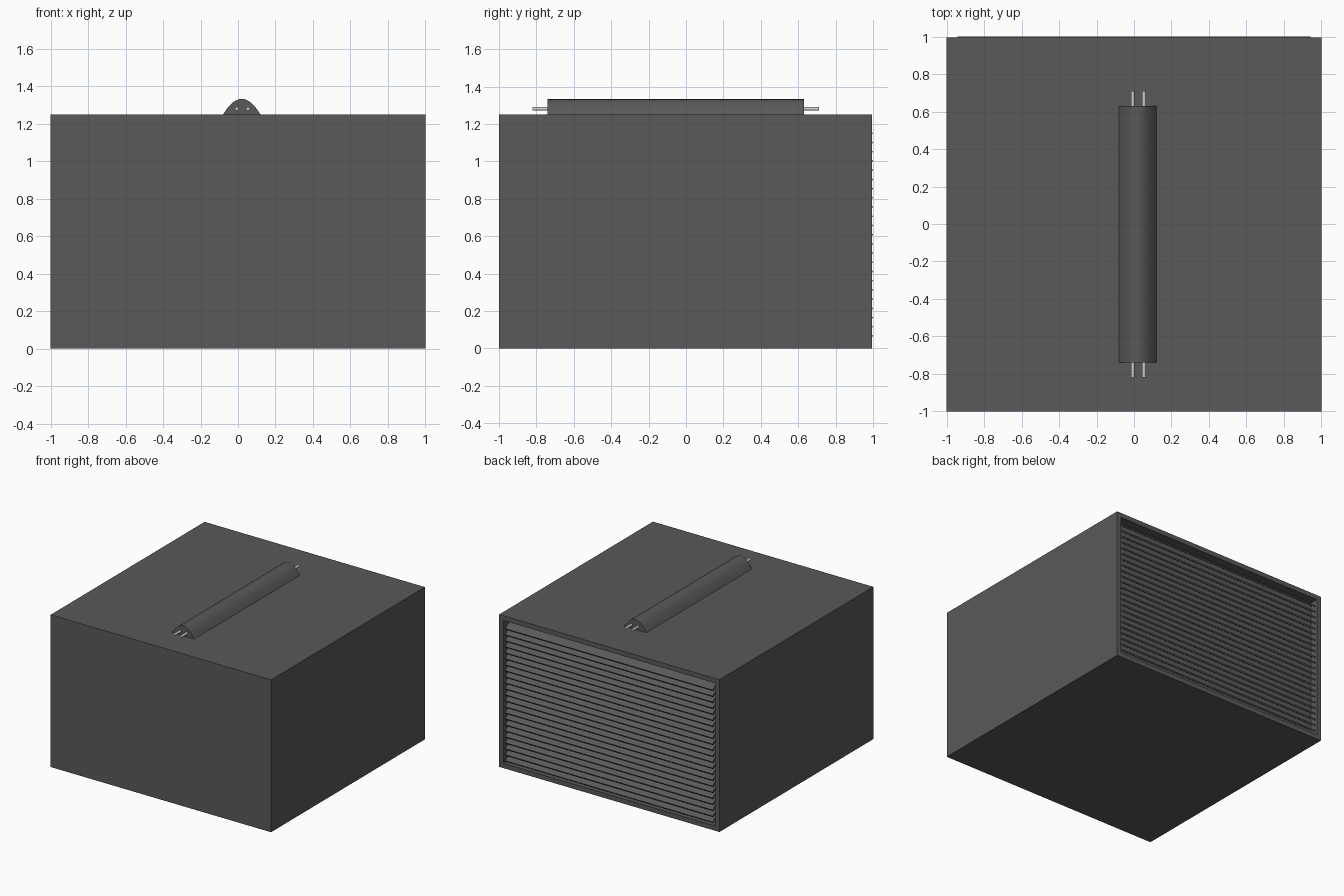
import bpy, bmesh, math
from mathutils import Matrix

if "Cube" in bpy.data.objects:
    bpy.data.objects.remove(bpy.data.objects["Cube"])


def material(name, v):
    m = bpy.data.materials.new(name)
    m.diffuse_color = (v, v, v, 1)
    m.use_nodes = True
    m.node_tree.nodes["Principled BSDF"].inputs["Base Color"].default_value = m.diffuse_color
    return m


DARK = material("dark_grey", 0.1)
METAL = material("light_metal", 0.6)


def finish(name, bm, mat, smooth=False):
    bmesh.ops.recalc_face_normals(bm, faces=bm.faces)
    me = bpy.data.meshes.new(name)
    bm.to_mesh(me)
    bm.free()
    me.materials.append(mat)
    ob = bpy.data.objects.new(name, me)
    bpy.context.collection.objects.link(ob)
    if smooth:
        bpy.ops.object.select_all(action='DESELECT')
        ob.select_set(True)
        bpy.context.view_layer.objects.active = ob
        bpy.ops.object.shade_smooth_by_angle(angle=math.radians(35))
    return ob


# Housing: box with a recessed back opening
H, BACK, DEPTH = 1.25, 0.995, 0.07
bm = bmesh.new()
bmesh.ops.create_cube(bm, size=1, matrix=Matrix.Translation((0, (BACK - 1) / 2, H / 2))
                      @ Matrix.Diagonal((2, BACK + 1, H, 1)))
bm.normal_update()
back = max(bm.faces, key=lambda f: f.calc_center_median().y)
bmesh.ops.inset_region(bm, faces=[back], thickness=0.055)
ext = bmesh.ops.extrude_face_region(bm, geom=[back])
bmesh.ops.delete(bm, geom=[back], context='FACES_ONLY') if back.is_valid else None
bmesh.ops.translate(bm, vec=(0, -DEPTH, 0),
                    verts=[v for v in ext["geom"] if isinstance(v, bmesh.types.BMVert)])
finish("housing", bm, DARK)

# Louvre slats sloping down and outward across the opening
COUNT = 23
Z0, Z1 = 0.083, 1.167
bm = bmesh.new()
for i in range(COUNT):
    z = Z0 + (Z1 - Z0) * i / (COUNT - 1)
    bmesh.ops.create_cube(bm, size=1, matrix=Matrix.Translation((0, 0.968, z))
                          @ Matrix.Rotation(math.radians(-35), 4, 'X')
                          @ Matrix.Diagonal((1.885, 0.07, 0.012, 1)))
finish("louvre_slats", bm, DARK)

# Domed cover on the roof: half profile mirrored about x = 0.02
half = [(0.10, 0), (0.083, 0.026), (0.066, 0.047), (0.049, 0.063), (0.033, 0.074), (0.016, 0.081)]
profile = half + [(0, 0.083)] + [(-x, z) for x, z in reversed(half)]
bm = bmesh.new()
face = bm.faces.new([bm.verts.new((0.02 + x, -0.74, H + z)) for x, z in profile])
ext = bmesh.ops.extrude_face_region(bm, geom=[face])
bmesh.ops.translate(bm, vec=(0, 1.37, 0),
                    verts=[v for v in ext["geom"] if isinstance(v, bmesh.types.BMVert)])
finish("roof_cover", bm, DARK, True)

# Twin rods passing through the cover
for side, x in (("left", -0.007), ("right", 0.053)):
    bm = bmesh.new()
    bmesh.ops.create_cone(bm, cap_ends=True, segments=24, radius1=0.01, radius2=0.01, depth=1.53,
                          matrix=Matrix.Translation((x, -0.055, 1.281))
                          @ Matrix.Rotation(math.pi / 2, 4, 'X'))
    finish(side + "_rod", bm, METAL, True)
